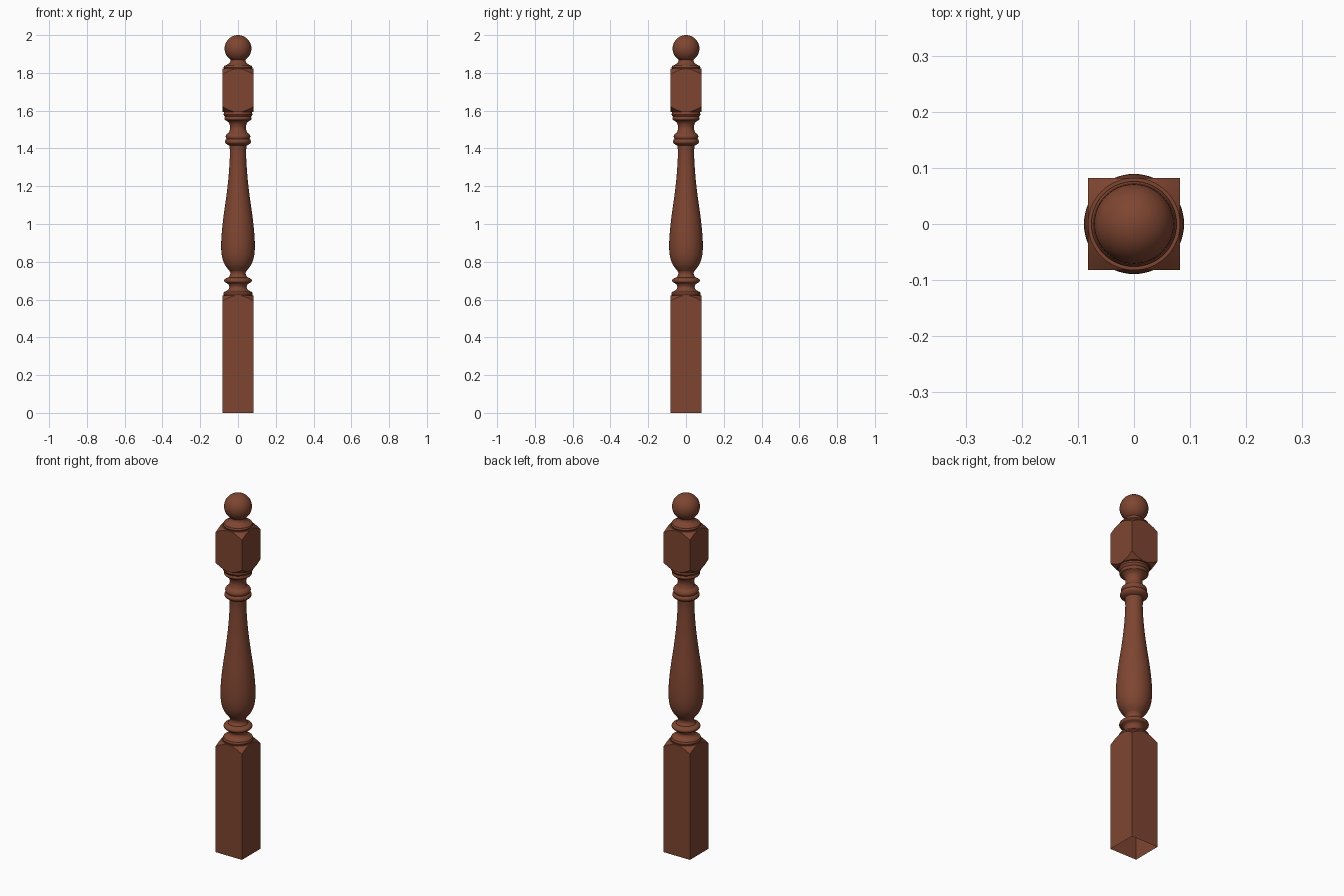
import bpy, bmesh, math

if "Cube" in bpy.data.objects:
    bpy.data.objects.remove(bpy.data.objects["Cube"])

wood = bpy.data.materials.new("reddish brown wood")
wood.diffuse_color = (0.21, 0.06, 0.031, 1)
wood.use_nodes = True
wood.node_tree.nodes["Principled BSDF"].inputs["Base Color"].default_value = wood.diffuse_color
SEG = 64      # divisible by 8, so the square corners fall on vertices
HALF = 0.082  # half width of the square blocks
SLOPE = 0.9   # fall of the turned shoulder towards the corners


def loft(name, rings, cap_top=False):
    """Each ring is a function angle -> (radius, z)."""
    bm = bmesh.new()
    rows = []
    for ring in rings:
        row = []
        for i in range(SEG):
            a = 2 * math.pi * i / SEG
            r, z = ring(a)
            row.append(bm.verts.new((r * math.cos(a), r * math.sin(a), z)))
        rows.append(row)
    for lo, hi in zip(rows, rows[1:]):
        for i in range(SEG):
            j = (i + 1) % SEG
            bm.faces.new((lo[i], lo[j], hi[j], hi[i]))
    if cap_top:
        bm.faces.new(rows[-1])
    me = bpy.data.meshes.new(name)
    bm.to_mesh(me)
    bm.free()
    ob = bpy.data.objects.new(name, me)
    bpy.context.collection.objects.link(ob)
    finish(ob)
    return ob


def finish(ob):
    ob.data.materials.append(wood)
    bpy.ops.object.select_all(action='DESELECT')
    ob.select_set(True)
    bpy.context.view_layer.objects.active = ob
    bpy.ops.object.shade_smooth_by_angle(angle=math.radians(32))


def square(a):
    return HALF / max(abs(math.cos(a)), abs(math.sin(a)))


def circle(r, z):
    return lambda a: (r, z)


def shoulder(z, sign):
    """Curved edge where the turned cone cuts the square faces."""
    return lambda a: (square(a), z + sign * (square(a) - HALF) * SLOPE)


def turned(name, pts):
    return loft(name, [circle(r, z) for r, z in pts])


def smooth_curve(pts, n=6):
    """Catmull-Rom curve through profile points."""
    p = [pts[0]] + pts + [pts[-1]]
    out = []
    for k in range(1, len(p) - 2):
        for s in range(n):
            t = s / n
            out.append(tuple(0.5 * (2 * b + (c - a) * t + (2 * a - 5 * b + 4 * c - d) * t * t
                                    + (3 * b - a - 3 * c + d) * t ** 3)
                             for a, b, c, d in zip(*p[k - 1:k + 3])))
    return out + [pts[-1]]


# square base, open underneath
loft("base_block", [lambda a: (square(a), 0), shoulder(0.622, -1),
                    circle(HALF, 0.622), circle(0.072, 0.622)])

# lower collar, cove and bead
turned("lower_collar",
       [(0.076, 0.622), (0.078, 0.63), (0.074, 0.64), (0.066, 0.643)]
       + smooth_curve([(0.066, 0.643), (0.05, 0.655), (0.046, 0.668), (0.052, 0.682)], 4)
       + smooth_curve([(0.058, 0.686), (0.07, 0.692), (0.073, 0.7), (0.07, 0.708), (0.058, 0.715)], 4)
       + smooth_curve([(0.05, 0.717), (0.042, 0.73), (0.041, 0.742), (0.045, 0.752)], 4))

# vase-shaped shaft
turned("vase_shaft", smooth_curve(
    [(0.045, 0.752), (0.056, 0.765), (0.07, 0.785), (0.083, 0.82), (0.089, 0.87),
     (0.087, 0.94), (0.078, 1.03), (0.064, 1.13), (0.052, 1.23), (0.045, 1.32),
     (0.043, 1.38), (0.045, 1.415)]))

# upper beads and cove
turned("upper_collar",
       [(0.045, 1.415), (0.056, 1.42)]
       + smooth_curve([(0.056, 1.42), (0.066, 1.428), (0.069, 1.437), (0.066, 1.446), (0.06, 1.45)], 4)
       + smooth_curve([(0.064, 1.455), (0.065, 1.465), (0.06, 1.475), (0.048, 1.485)], 4)
       + smooth_curve([(0.048, 1.485), (0.043, 1.5), (0.042, 1.515), (0.048, 1.535), (0.062, 1.548)], 4)
       + smooth_curve([(0.068, 1.55), (0.072, 1.558), (0.068, 1.568)], 4)
       + [(0.073, 1.572), (0.077, 1.58), (0.074, 1.592)])

# square head
loft("head_block", [circle(0.07, 1.592), circle(HALF, 1.592), shoulder(1.592, 1),
                    shoulder(1.822, -1), circle(HALF, 1.822), circle(0.07, 1.822)])

# neck under the ball
turned("ball_neck",
       [(0.074, 1.822), (0.076, 1.829), (0.072, 1.838), (0.064, 1.84)]
       + smooth_curve([(0.064, 1.84), (0.052, 1.848), (0.042, 1.858), (0.038, 1.872)], 4))

# ball finial
bpy.ops.mesh.primitive_uv_sphere_add(segments=48, ring_count=24, radius=0.071, location=(0, 0, 1.929))
ball = bpy.context.object
ball.name = "ball_finial"
finish(ball)
